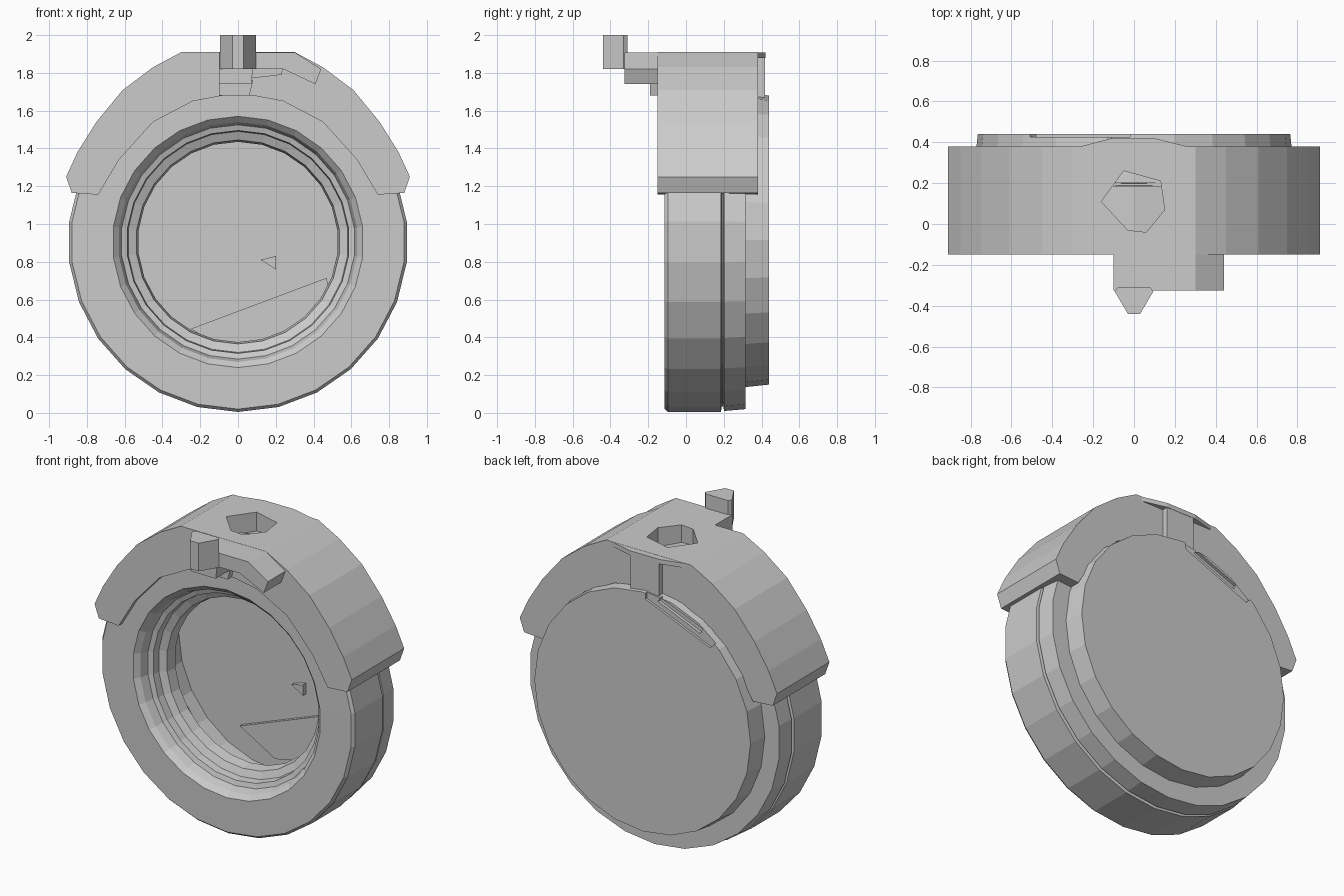
import bpy, bmesh, math

if "Cube" in bpy.data.objects:
    bpy.data.objects.remove(bpy.data.objects["Cube"])

CZ = 0.905  # height of the ring axis


def make(name, verts, faces):
    me = bpy.data.meshes.new(name)
    me.from_pydata(verts, [], faces)
    bm = bmesh.new()
    bm.from_mesh(me)
    bmesh.ops.recalc_face_normals(bm, faces=bm.faces)
    bm.to_mesh(me)
    bm.free()
    ob = bpy.data.objects.new(name, me)
    bpy.context.collection.objects.link(ob)
    return ob


def prism(name, pts, lo, hi, axis='y'):
    """Extrude an outline: (x,z) along y, or (x,y) along z."""
    n = len(pts)
    place = (lambda p, d: (p[0], d, p[1])) if axis == 'y' else (lambda p, d: (p[0], p[1], d))
    verts = [place(p, d) for d in (lo, hi) for p in pts]
    faces = [tuple(range(n)), tuple(range(2 * n - 1, n - 1, -1))]
    faces += [(i, (i + 1) % n, n + (i + 1) % n, n + i) for i in range(n)]
    return make(name, verts, faces)


def lathe(name, prof, n, cz=CZ, closed=False):
    """Spin a (radius, y) profile around the ring axis; cap the ends or close the loop."""
    verts, faces = [], []
    for r, y in prof:
        for i in range(n):
            a = 2 * math.pi * i / n - math.pi / 2
            verts.append((r * math.cos(a), y, cz + r * math.sin(a)))
    rings = len(prof)
    for k in range(rings if closed else rings - 1):
        m = (k + 1) % rings
        for i in range(n):
            j = (i + 1) % n
            faces.append((k * n + i, k * n + j, m * n + j, m * n + i))
    if not closed:
        last = (rings - 1) * n
        faces += [tuple(range(n)), tuple(range(last + n - 1, last - 1, -1))]
    return make(name, verts, faces)


def cut(ob, cutter):
    cutter.hide_render = True
    cutter.display_type = 'WIRE'
    m = ob.modifiers.new('cut', 'BOOLEAN')
    m.operation, m.object, m.solver = 'DIFFERENCE', cutter, 'EXACT'


# Round housing: stepped bore, flat front rim, grooved outside, hollow behind the bore
lathe('housing', [(0.70, 0.315), (0.70, 0.13), (0.53, 0.12), (0.54, 0.05), (0.585, 0.03),
                  (0.59, -0.02), (0.62, -0.03), (0.635, -0.085), (0.665, -0.115),
                  (0.885, -0.113), (0.90, -0.095), (0.90, 0.185), (0.87, 0.19), (0.87, 0.197),
                  (0.895, 0.202), (0.885, 0.315)], 26, closed=True)

# Back cover cup, with a chord step and a slot near the top
cover = lathe('back_cover', [(0.70, 0.40), (0.70, 0.30), (0.78, 0.30), (0.765, 0.44)], 24, 0.915)
cut(cover, prism('step_cutter', [(-0.02, 1.64), (-0.48, 1.45), (-0.62, 1.60), (-0.02, 1.80)], 0.425, 0.46))
cut(cover, prism('slot_cutter', [(-0.10, 1.64), (-0.40, 1.515), (-0.415, 1.55), (-0.115, 1.67)], 0.405, 0.47))

# Upper saddle wrapped over the housing
half = [(0.30, 1.91), (0.45, 1.83), (0.61, 1.71), (0.75, 1.54), (0.85, 1.38), (0.91, 1.25),
        (0.88, 1.165), (0.74, 1.155), (0.63, 1.34), (0.45, 1.54), (0.24, 1.65), (0.08, 1.68)]
saddle = prism('saddle', half + [(-x, z) for x, z in reversed(half)], -0.15, 0.38)

# Blind hole in the saddle top
cut(saddle, prism('hole_cutter', [(-0.16, 0.11), (-0.05, 0.26), (0.13, 0.21), (0.15, 0.07),
                                  (0.06, -0.04), (-0.03, -0.03)], 1.78, 2.0, 'z'))

# Rear ridge joining the saddle to the back cover
prism('rear_ridge', [(-0.30, 0.37), (-0.11, 0.42), (0.10, 0.42), (0.30, 0.37)], 1.88, 1.909, 'z')
prism('rear_tab', [(-0.10, 1.67), (0.10, 1.67), (0.10, 1.90), (-0.10, 1.90)], 0.34, 0.418)

# Front shelf with its hanging block and pointed prong
prism('front_shelf', [(-0.10, 1.909), (0.30, 1.909), (0.44, 1.82), (0.41, 1.74),
                      (0.24, 1.82), (-0.10, 1.82)], -0.325, -0.14)
prism('shelf_block', [(-0.10, 1.83), (0.08, 1.83), (0.07, 1.74), (-0.10, 1.74)], -0.325, -0.14)
prism('shelf_root', [(-0.10, 1.76), (0.08, 1.76), (0.06, 1.68), (-0.10, 1.68)], -0.19, -0.14)
prism('shelf_step', [(0.06, 1.83), (0.24, 1.83), (0.23, 1.79), (0.06, 1.77)], -0.22, -0.14)
prism('prong', [(-0.03, -0.44), (0.03, -0.44), (0.095, -0.33), (0.08, -0.31),
                (-0.08, -0.31), (-0.095, -0.33)], 1.82, 2.0, 'z')

# Raised segment and small pointer on the deep floor
prism('floor_segment', [(-0.25, 0.445), (0.47, 0.715), (0.50, 0.50), (0.30, 0.36), (0.0, 0.30)], 0.375, 0.41)
prism('floor_pointer', [(0.12, 0.81), (0.20, 0.83), (0.20, 0.76)], 0.37, 0.41)
